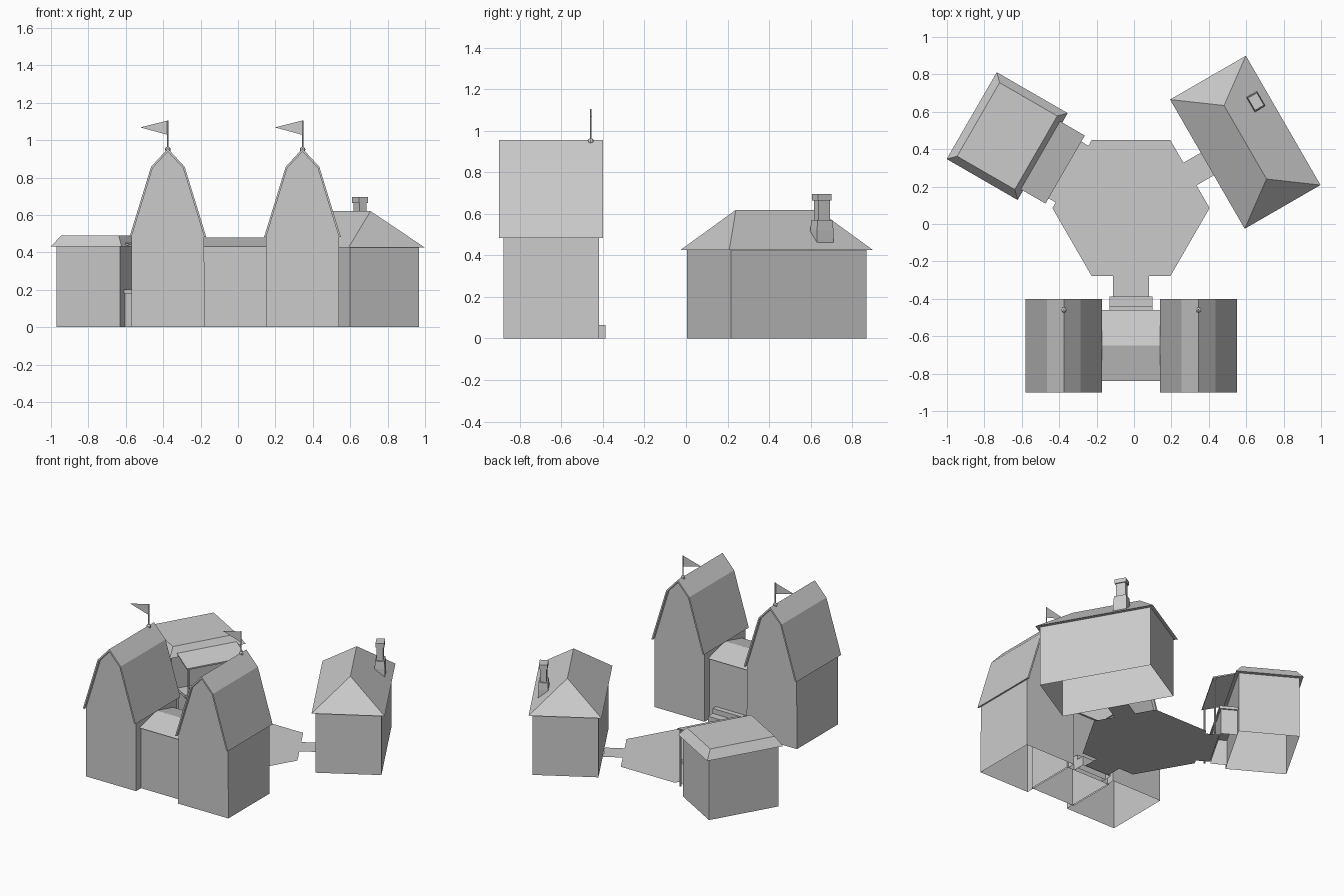
import bpy, bmesh, math
from mathutils import Matrix, Vector

if "Cube" in bpy.data.objects:
    bpy.data.objects.remove(bpy.data.objects["Cube"])


def make(name, verts, faces, loc=(0, 0, 0), rot=0, fix=True, drop=None):
    """Mesh object; drop='ends' removes level faces, drop='base' only the underside."""
    me = bpy.data.meshes.new(name)
    me.from_pydata(verts, [], faces)
    if fix:
        bm = bmesh.new()
        bm.from_mesh(me)
        bmesh.ops.recalc_face_normals(bm, faces=bm.faces)
        if drop:
            flat = [f for f in bm.faces if f.normal.z < -.9 or (drop == 'ends' and f.normal.z > .9)]
            bmesh.ops.delete(bm, geom=flat, context='FACES')
        bm.to_mesh(me)
        bm.free()
    ob = bpy.data.objects.new(name, me)
    ob.location = loc
    ob.rotation_euler = (0, 0, math.radians(rot))
    bpy.context.collection.objects.link(ob)
    return ob


def loft(name, rings, **kw):
    """Closed solid through rings of equal point count."""
    n = len(rings[0])
    verts = [p for r in rings for p in r]
    faces = [tuple(range(n)), tuple(range((len(rings) - 1) * n, len(rings) * n))]
    for k in range(len(rings) - 1):
        for i in range(n):
            j = (i + 1) % n
            faces.append((k * n + i, k * n + j, k * n + n + j, k * n + n + i))
    return make(name, verts, faces, **kw)


def rect(x0, x1, y0, y1, z):
    return [(x0, y0, z), (x1, y0, z), (x1, y1, z), (x0, y1, z)]


def box(name, x0, x1, y0, y1, z0, z1, **kw):
    return loft(name, [rect(x0, x1, y0, y1, z0), rect(x0, x1, y0, y1, z1)], **kw)


def extrude_y(name, prof, y0, y1, **kw):
    return loft(name, [[(x, y, z) for x, z in prof] for y in (y0, y1)], **kw)


def rod(name, r, z0, z1, loc, rot=0, n=8):
    ring = lambda z: [(r * math.cos(2 * math.pi * i / n), r * math.sin(2 * math.pi * i / n), z)
                      for i in range(n)]
    return loft(name, [ring(z0), ring(z1)], loc=loc, rot=rot)


# twin gambrel-roofed towers with flags
outer = [(-.205, .483), (-.09, .857), (0, .955), (.09, .857), (.205, .483)]
inner = [(.194, .483), (.081, .851), (0, .938), (-.081, .851), (-.194, .483)]
for side, cx in (("left", -.375), ("right", .345)):
    at = (cx, 0, 0)
    extrude_y(side + "_tower", [(-.196, 0), (.196, 0)] + inner, -.88, -.42, loc=at, drop='ends')
    extrude_y(side + "_tower_roof", outer + inner, -.90, -.40, loc=at)
    rod(side + "_flagpole", .004, .94, 1.105, (cx, -.459, 0))
    bm = bmesh.new()
    bmesh.ops.create_uvsphere(bm, u_segments=8, v_segments=6, radius=.015,
                              matrix=Matrix.Translation((cx, -.459, .95)))
    me = bpy.data.meshes.new(side + "_flagpole_base")
    bm.to_mesh(me)
    bm.free()
    bpy.context.collection.objects.link(bpy.data.objects.new(me.name, me))
    make(side + "_flag", [(cx, -.459, 1.105), (cx, -.459, 1.028), (cx - .148, -.454, 1.068)],
         [(0, 2, 1)], fix=False)

# hall between the towers, with a low gable roof and back steps
box("hall", -.19, .16, -.825, -.475, 0, .43, drop='ends')
loft("hall_roof", [[(x, -.84, .43), (x, -.65, .48), (x, -.46, .43)] for x in (-.19, .16)])
for i, (y, z) in enumerate([(-.388, .065), (-.44, .10)]):
    box("step_%d" % (i + 1), -.13, .10, -.475, y, 0, z, drop='base')

# hexagonal courtyard with three paths, as one outline
R, A = .42, .364
verts = []
for ang, half, end in ((30, .07, .49), (90, 0, 0), (150, .175, .455), (210, 0, 0), (270, .095, .473), (330, 0, 0)):
    m = Matrix.Rotation(math.radians(ang), 3, 'Z')
    pts = [(A, -R / 2)]
    if half:
        pts += [(A, -half), (end, -half), (end, half), (A, half)]
    verts += [tuple(m @ Vector((x, y, 0))) for x, y in pts]
make("courtyard", verts, [tuple(range(len(verts)))], loc=(-.016, .085, .003), fix=False)

# shop with a flat-topped roof, awning and counter
shop = dict(loc=(-.678, .47, 0), rot=-30)
box("shop", -.197, .197, -.245, .245, 0, .43, drop='ends', **shop)
loft("shop_roof", [rect(-.219, .219, -.268, .268, .43), rect(-.178, .178, -.227, .227, .49)], **shop)
extrude_y("shop_awning", [(.20, .444), (.358, .396), (.358, .406), (.20, .452)], -.21, .21, **shop)
box("shop_counter", .197, .305, -.195, .195, 0, .18, drop='base', **shop)
box("shop_countertop", .197, .315, -.205, .205, .18, .20, **shop)
turn = Matrix.Rotation(math.radians(-30), 3, 'Z')
for side, v in (("front", -.195), ("back", .195)):
    p = turn @ Vector((.343, v, 0)) + Vector(shop["loc"])
    rod("awning_post_" + side, .007, 0, .403, p, -30)

# house with a hipped roof and chimney
house = dict(loc=(.595, .437, 0), rot=30)
box("house", -.212, .212, -.376, .376, 0, .43, drop='ends', **house)
make("house_roof", rect(-.234, .234, -.399, .399, .427) + [(0, -.227, .62), (0, .227, .62)],
     [(0, 1, 2, 3), (0, 1, 4), (1, 2, 5, 4), (2, 3, 5), (3, 0, 4, 5)], **house)


def centred(a, b, z):
    return rect(.158 - a, .158 + a, .16 - b, .16 + b, z)


loft("chimney_base", [centred(.033, .046, .44), centred(.033, .046, .52), centred(.030, .041, .57)], **house)
loft("chimney_shaft", [centred(.021, .032, .56), centred(.021, .032, .67)], **house)
loft("chimney_cap", [centred(.028, .038, .665), centred(.028, .038, .695)], **house)
